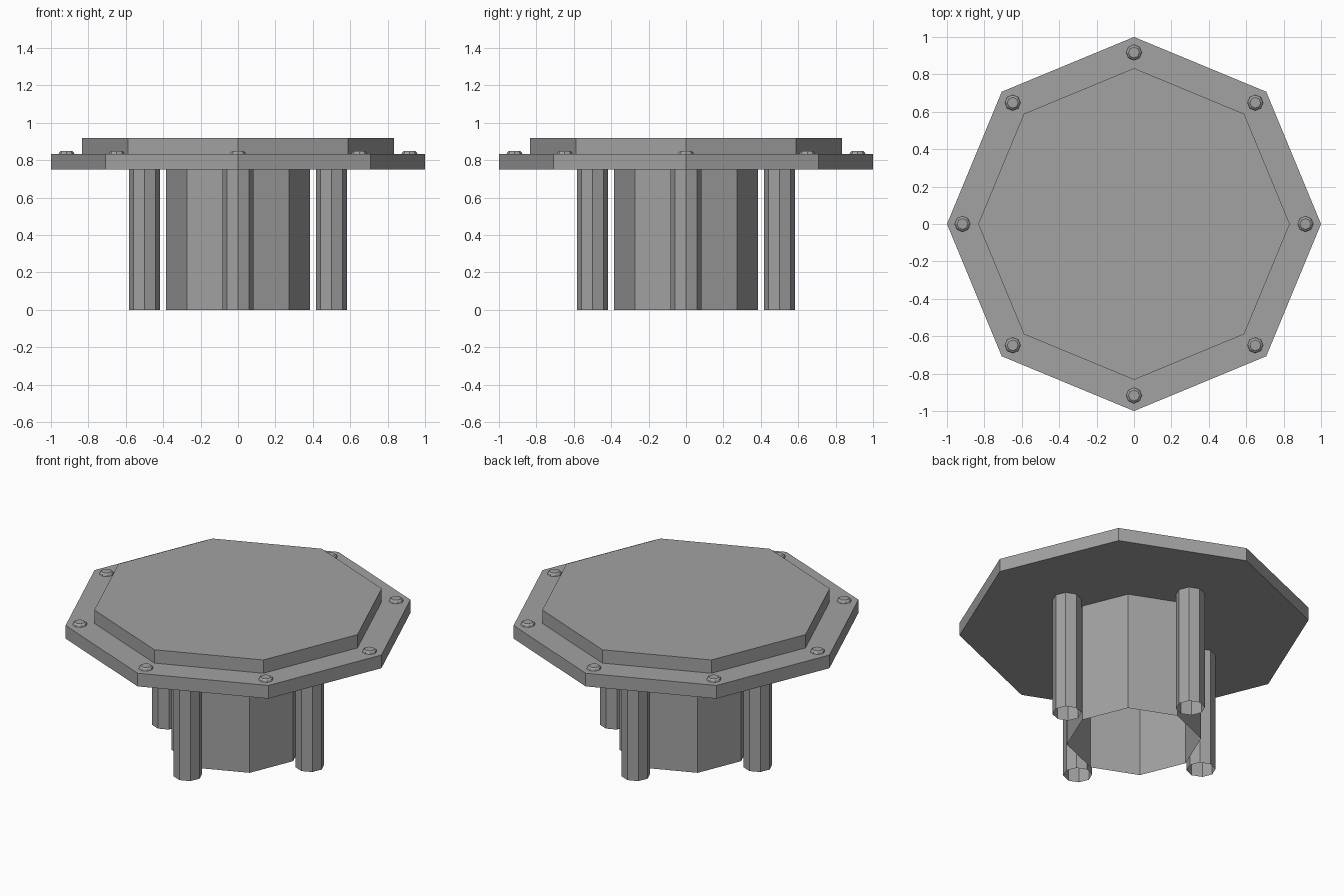
import bpy, bmesh
from math import cos, sin, pi

if "Cube" in bpy.data.objects:
    bpy.data.objects.remove(bpy.data.objects["Cube"])

dark_grey = bpy.data.materials.new("dark_grey")
dark_grey.diffuse_color = (0.36, 0.36, 0.36, 1)
dark_grey.use_nodes = True
dark_grey.node_tree.nodes["Principled BSDF"].inputs["Base Color"].default_value = dark_grey.diffuse_color


def octagon_part(name, profile, center=(0, 0), cap_bottom=True, cap_top=True):
    """Stack octagonal rings given as (radius, z) and skin them with flat faces."""
    bm = bmesh.new()
    rings = [[bm.verts.new((center[0] + r * cos(i * pi / 4),
                            center[1] + r * sin(i * pi / 4), z))
              for i in range(8)] for r, z in profile]
    for low, high in zip(rings, rings[1:]):
        for i in range(8):
            j = (i + 1) % 8
            bm.faces.new((low[i], low[j], high[j], high[i]))
    if cap_bottom:
        bm.faces.new(rings[0][::-1])
    if cap_top:
        bm.faces.new(rings[-1])
    mesh = bpy.data.meshes.new(name)
    bm.to_mesh(mesh)
    bm.free()
    mesh.materials.append(dark_grey)
    obj = bpy.data.objects.new(name, mesh)
    bpy.context.collection.objects.link(obj)
    return obj


# Wide flange and raised lid
octagon_part("flange", [(1.0, 0.75), (1.0, 0.833)])
octagon_part("lid", [(0.833, 0.833), (0.833, 0.917)], cap_bottom=False)

# Hollow central tube, open at the bottom
octagon_part("central_tube", [(0.385, 0), (0.385, 0.75)],
             cap_bottom=False, cap_top=False)

# Four hollow posts around the tube
for k in range(4):
    a = k * pi / 2
    octagon_part(f"post_{k + 1}", [(0.083, 0), (0.083, 0.75)],
                 (0.5 * cos(a), 0.5 * sin(a)), cap_bottom=False, cap_top=False)

# Bolt heads with chamfered tops at the flange corners
for k in range(8):
    a = k * pi / 4
    octagon_part(f"bolt_{k + 1}", [(0.042, 0.833), (0.038, 0.843), (0.029, 0.85)],
                 (0.917 * cos(a), 0.917 * sin(a)), cap_bottom=False)
